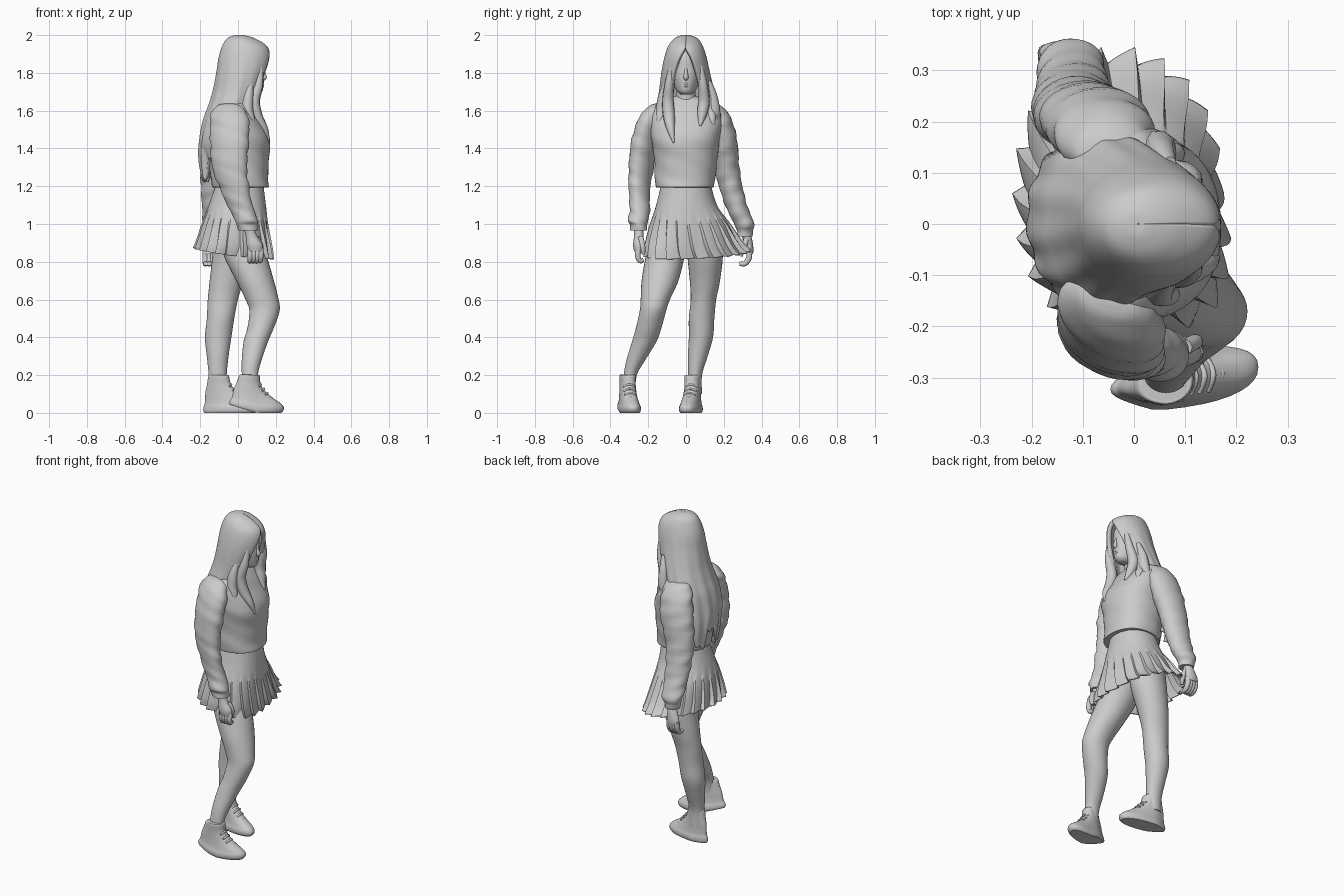
import bpy, math
from math import sin, cos, pi


def finish(ob, angle=40):
    bpy.ops.object.select_all(action='DESELECT')
    ob.select_set(True)
    bpy.context.view_layer.objects.active = ob
    if ob.type == 'CURVE':
        bpy.ops.object.convert(target='MESH')
    bpy.ops.object.shade_smooth_by_angle(angle=math.radians(angle))
    return ob


def spline(secs, steps):
    # Catmull-Rom interpolation of section tuples
    out = []
    for i in range(len(secs) - 1):
        p0, p1 = secs[max(i - 1, 0)], secs[i]
        p2, p3 = secs[i + 1], secs[min(i + 2, len(secs) - 1)]
        for k in range(steps):
            t = k / steps
            out.append([b + .5 * t * (c - a + t * (2 * a - 5 * b + 4 * c - d + t * (3 * (b - c) + d - a)))
                        for a, b, c, d in zip(p0, p1, p2, p3)])
    return out + [list(secs[-1])]


def loft(name, secs, n=32, steps=6, swell=None, warp=None, thick=0, opened=False, angle=40, power=1):
    # sections: z, x min, x max, y min, y max [, front gap half-angle]
    rings = spline(secs, steps)
    verts, faces = [], []
    for z, x0, x1, y0, y1, *gap in rings:
        g = max(gap[0], 0) if gap else 0
        for i in range(n):
            th = g + (2 * pi - 2 * g) * i / (n - 1 if opened else n)
            f = swell(th, z) if swell else 1
            c, s = cos(th), sin(th)
            x = (x0 + x1) / 2 + f * (x1 - x0) / 2 * math.copysign(abs(c) ** power, c)
            y = (y0 + y1) / 2 + f * (y1 - y0) / 2 * math.copysign(abs(s) ** power, s)
            verts.append(warp(x, y, z) if warp else (x, y, z))
    for r in range(len(rings) - 1):
        for i in range(n - 1 if opened else n):
            j = (i + 1) % n
            faces.append((r * n + i, (r + 1) * n + i, (r + 1) * n + j, r * n + j))
    if not thick:
        faces.append(tuple(range(n)))
        faces.append(tuple(reversed(range(len(verts) - n, len(verts)))))
    me = bpy.data.meshes.new(name)
    me.from_pydata(verts, [], faces)
    ob = bpy.data.objects.new(name, me)
    bpy.context.collection.objects.link(ob)
    if thick:
        m = ob.modifiers.new("thickness", 'SOLIDIFY')
        m.thickness, m.offset = thick, -1
    return finish(ob, angle)


def tube(name, pts, r):
    # pts: x, y, z, relative radius
    cu = bpy.data.curves.new(name, 'CURVE')
    cu.dimensions, cu.bevel_depth, cu.bevel_resolution, cu.use_fill_caps = '3D', r, 3, True
    sp = cu.splines.new('POLY')
    path = spline(pts, 5)
    sp.points.add(len(path) - 1)
    for p, q in zip(sp.points, path):
        p.co, p.radius = (*q[:3], 1), q[3]
    ob = bpy.data.objects.new(name, cu)
    bpy.context.collection.objects.link(ob)
    return finish(ob)


# Legs
loft("right_leg", [(1.0, -.1, .09, -.17, 0), (.9, -.085, .125, -.195, -.003), (.82, -.07, .155, -.215, -.01),
                   (.7, -.01, .19, -.235, -.04), (.6, .04, .215, -.24, -.085), (.54, .06, .22, -.245, -.105),
                   (.45, .05, .19, -.265, -.13), (.38, .03, .16, -.285, -.155), (.28, .02, .125, -.315, -.215),
                   (.2, .02, .105, -.33, -.26), (.1, .02, .1, -.34, -.27)])
loft("left_leg", [(1.0, -.14, .09, -.01, .17), (.85, -.135, .08, .005, .195), (.7, -.15, .03, .02, .18),
                  (.6, -.16, 0, .025, .16), (.5, -.165, -.02, .015, .15), (.4, -.175, -.035, .015, .143),
                  (.3, -.165, -.05, .01, .115), (.2, -.155, -.06, .01, .085), (.1, -.15, -.06, .01, .085)])

# Shoes, shaped once and moved to each foot
shoe = [(0, 0, .27, -.05, .05), (.012, -.006, .28, -.056, .056), (.03, -.004, .28, -.056, .056), (.05, .002, .262, -.05, .05),
        (.08, .004, .215, -.045, .045), (.11, .006, .175, -.043, .043), (.15, .014, .142, -.042, .042),
        (.195, .022, .13, -.043, .043), (.2, .035, .12, -.035, .035)]
places = {"right": lambda x, y, z: (x - .042 + .14 * z, y * (1 - .4 * max(0, .08 - x) / .08) - .322 + .15 * x,
                                    z + max(0, .14 - x) * .3 * (1 - 4.5 * z)),
          "left": lambda x, y, z: (x - .178, y * (1 - .4 * max(0, .08 - x) / .08) + .05 - .17 * x, z)}
for side, place in places.items():
    loft(side + "_shoe", shoe, warp=place, power=.85)
    for k in range(4):
        x, z = .145 + .02 * k, .15 - .022 * k
        tube(side + "_shoe_lace", [(*place(x - .012, -.03, z - .012), 1), (*place(x - .003, 0, z), 1),
                                   (*place(x - .012, .03, z - .012), 1)], .006)


# Pleated skirt, fuller over the right thigh and with a tilted hem
def pleat(th, z):
    s = (th * 22 / (2 * pi) + 1e-4) % 1
    return 1.03 - min(.14, max(0, 1.09 - z) * .6) * s


def hang(x, y, z):
    d = max(0, 1.2 - z) / .35
    push = .25 * max(0, .06 - y) * min(1, max(0, x + .05) / .15)
    return x + d * push, y, z + d * (-.14 * x + .05 * y - .012)


loft("pleated_skirt", [(1.22, -.11, .13, -.125, .125), (1.1, -.15, .14, -.155, .16), (1.0, -.185, .15, -.19, .23),
                       (.9, -.215, .165, -.215, .295), (.85, -.232, .17, -.22, .34)],
     n=132, swell=pleat, thick=.008, angle=30, warp=hang, power=.94)


# Cropped sweater
def folds(amount, freq, twist):
    return lambda th, z: 1 + amount * sin(freq * z + twist * th) * sin(17 * z + th)


loft("sweater_body", [(1.68, -.06, .03, -.05, .05), (1.67, -.075, .045, -.075, .075), (1.63, -.11, .075, -.165, .165),
                      (1.57, -.14, .11, -.195, .195), (1.46, -.155, .168, -.185, .18), (1.35, -.155, .163, -.17, .168),
                      (1.25, -.145, .16, -.165, .155), (1.2, -.14, .165, -.16, .147), (1.195, -.135, .16, -.155, .142)],
     n=48, swell=folds(.015, 40, 3), power=.9)
loft("right_sleeve", [(1.638, -.03, .01, -.16, -.13), (1.625, -.075, .045, -.195, -.105), (1.57, -.115, .075, -.245, -.1),
                      (1.45, -.135, .06, -.288, -.14),
                      (1.3, -.135, .04, -.303, -.17), (1.18, -.095, .05, -.303, -.19), (1.08, -.05, .08, -.298, -.19),
                      (1.02, -.015, .105, -.308, -.2), (.995, -.01, .105, -.295, -.205), (.965, 0, .105, -.295, -.205)],
     swell=folds(.05, 75, 2), warp=lambda x, y, z: (x - .45 * (y + .23) * min(1, max(0, z - 1) / .2), y, z))
loft("left_sleeve", [(1.638, -.07, -.03, .12, .15), (1.625, -.12, .01, .1, .185), (1.57, -.15, .035, .1, .235),
                     (1.45, -.18, .03, .13, .27),
                     (1.3, -.198, -.02, .15, .283), (1.18, -.195, -.04, .18, .303), (1.08, -.19, -.05, .215, .33),
                     (1.0, -.185, -.06, .255, .362), (.965, -.175, -.075, .27, .355), (.935, -.17, -.08, .27, .35)],
     swell=folds(.05, 75, -2))

# Hands with fingers and thumb
loft("right_palm", [(.99, .025, .085, -.275, -.225), (.94, .04, .1, -.275, -.225), (.89, .045, .13, -.28, -.225),
                    (.855, .055, .13, -.275, -.225)], n=20)
loft("left_palm", [(.96, -.155, -.1, .285, .335), (.92, -.165, -.105, .3, .35), (.87, -.185, -.105, .315, .357),
                   (.84, -.18, -.105, .31, .355)], n=20)
for k in range(4):
    x = .066 + .018 * k
    tube("right_finger", [(x, -.25, .87, 1), (x, -.255, .83, 1), (x - .003, -.243, .805, .9), (x - .005, -.225, .81, .7)], .015)
    x = -.172 + .018 * k
    tube("left_finger", [(x, .335, .86, 1), (x, .333, .82, 1), (x, .312, .79, .9), (x, .283, .79, .7)], .016)
tube("right_thumb", [(.1, -.24, .93, 1), (.12, -.23, .88, 1), (.118, -.225, .84, .6)], .015)
tube("left_thumb", [(-.115, .32, .92, 1), (-.105, .305, .87, 1), (-.11, .29, .83, .6)], .015)

# Neck, face, nose and lips
loft("neck", [(1.76, -.05, .07, -.05, .05), (1.68, -.06, .055, -.052, .052), (1.6, -.08, .06, -.075, .075)])
loft("head", [(1.97, -.04, .06, -.05, .05), (1.9, -.08, .125, -.08, .08), (1.82, -.09, .135, -.083, .083),
              (1.78, -.085, .138, -.08, .08), (1.73, -.06, .135, -.063, .063), (1.7, -.01, .128, -.045, .045),
              (1.685, .04, .11, -.025, .025)])
tube("nose", [(.126, 0, 1.84, .5), (.135, 0, 1.8, .8), (.14, 0, 1.777, 1.1), (.13, 0, 1.765, .8)], .012)
for z in (1.742, 1.731):
    tube("lip", [(.124, -.024, z - .002, .3), (.132, 0, z, 1), (.124, .024, z - .002, .3)], .006)


# Long hair: open shell framing the face, ragged at the ends
def strands(th, z):
    return 1 + min(.03, max(0, 1.9 - z) * .06) * sin(13 * th + 4 * sin(3 * z))


loft("long_hair", [(2.0, .008, .01, -.001, .001, 0), (1.998, -.022, .04, -.028, .028, 0), (1.98, -.06, .095, -.065, .065, 0),
                   (1.94, -.085, .155, -.095, .09, 0),
                   (1.88, -.103, .172, -.115, .11, .3), (1.8, -.115, .16, -.13, .128, .5), (1.7, -.135, .13, -.142, .152, .6),
                   (1.62, -.16, .1, -.157, .17, .75), (1.55, -.185, .06, -.165, .178, 1.3), (1.45, -.205, .03, -.16, .175, 1.7),
                   (1.37, -.208, .0, -.14, .165, 1.85), (1.28, -.195, -.03, -.1, .14, 2.1)],
     n=80, opened=True, swell=strands, thick=.025,
     warp=lambda x, y, z: (x, y, z + max(0, 1.5 - z) * .25 * sin(45 * y) + max(0, 1.5 - z) * .1 * sin(130 * y)))
# Front locks falling over the chest
tube("right_front_lock", [(.12, -.075, 1.84, .5), (.11, -.09, 1.74, .9), (.085, -.095, 1.65, 1.2), (.1, -.09, 1.57, 1.2),
                          (.14, -.08, 1.5, .8), (.165, -.065, 1.43, .15)], .026)
tube("left_front_lock", [(.12, .075, 1.84, .5), (.11, .09, 1.74, .9), (.085, .095, 1.65, 1.2), (.1, .085, 1.58, 1),
                         (.13, .075, 1.52, .2)], .026)
for y, x, z in ((-.12, .06, 1.47), (.12, .07, 1.5), (.14, .03, 1.44)):
    tube("side_lock", [(.07, y * .85, 1.76, .5), (.055, y, 1.68, 1), (.05, y * 1.08, 1.6, 1.2),
                       (x + .01, y * 1.15, 1.55, .8), (x + .02, y * 1.2, z, .15)], .026)
